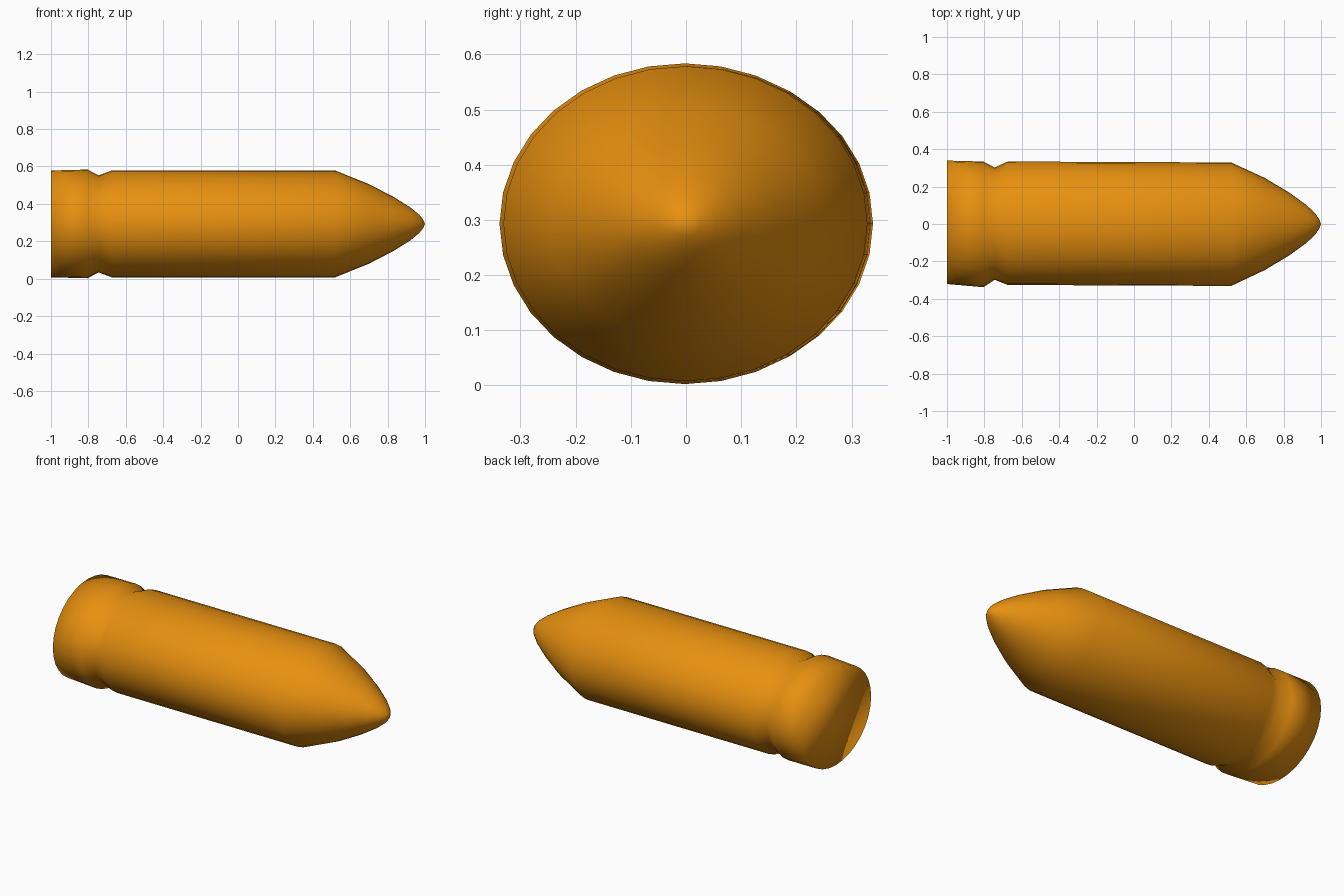
import bpy, bmesh, math

if "Cube" in bpy.data.objects:
    bpy.data.objects.remove(bpy.data.objects["Cube"])

SIDES = 32
RATIO = 0.865      # height / width of the oval cross-section
CENTRE_Z = 0.293

# Profile along x: (x, half width in y, sideways offset in y)
PROFILE = [
    (-1.0, 0.33, 0.009),
    (-0.805, 0.336, -0.002),   # rim
    (-0.745, 0.30, 0.002),     # groove
    (-0.675, 0.33, 0.004),     # body
    (0.52, 0.33, -0.001),      # shoulder
    (0.70, 0.246, 0.0),        # nose
    (0.83, 0.168, 0.0),
    (0.92, 0.103, 0.0),
    (0.97, 0.056, 0.0),
    (0.99, 0.026, 0.0),
]

bm = bmesh.new()


def ring(x, r, offset):
    angles = [2 * math.pi * i / SIDES for i in range(SIDES)]
    return [bm.verts.new((x, offset + r * math.cos(a),
                          CENTRE_Z + r * RATIO * math.sin(a))) for a in angles]


rings = [ring(*p) for p in PROFILE]

# Side walls
for a, b in zip(rings, rings[1:]):
    for i in range(SIDES):
        j = (i + 1) % SIDES
        bm.faces.new((a[i], a[j], b[j], b[i]))

# Pointed tip and flat base
tip = bm.verts.new((1.0, 0.0, CENTRE_Z))
for i in range(SIDES):
    bm.faces.new((rings[-1][i], rings[-1][(i + 1) % SIDES], tip))
bm.faces.new(rings[0])

bmesh.ops.recalc_face_normals(bm, faces=bm.faces)
for f in bm.faces:
    f.smooth = True

mesh = bpy.data.meshes.new("bullet")
bm.to_mesh(mesh)
bm.free()
bullet = bpy.data.objects.new("bullet", mesh)
bpy.context.collection.objects.link(bullet)

# Orange brass colour
brass = bpy.data.materials.new("brass")
brass.diffuse_color = (0.8, 0.28, 0.005, 1.0)
brass.use_nodes = True
brass.node_tree.nodes["Principled BSDF"].inputs["Base Color"].default_value = brass.diffuse_color
mesh.materials.append(brass)
